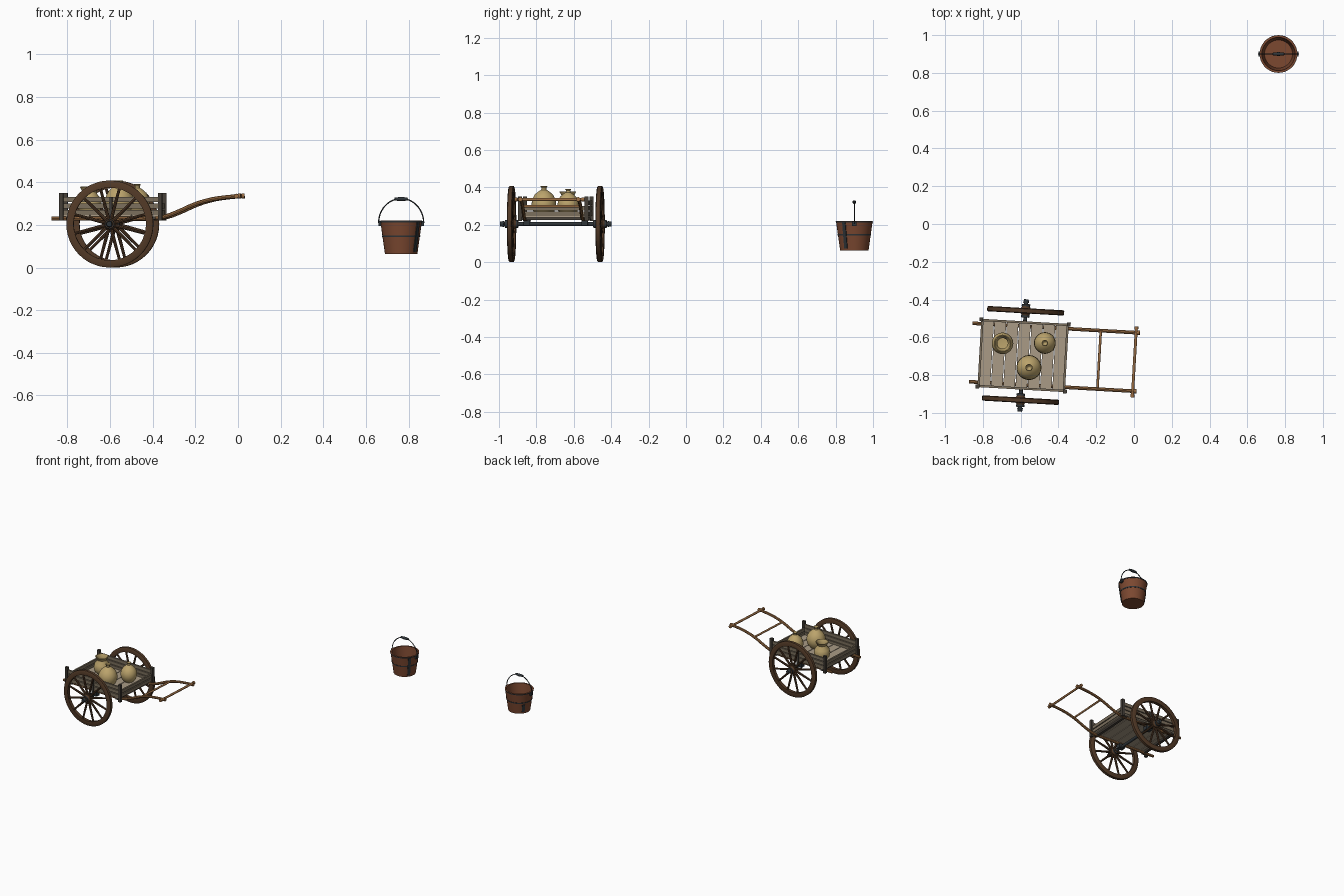
import bpy, bmesh, math
from mathutils import Matrix, Vector

if "Cube" in bpy.data.objects:
    bpy.data.objects.remove(bpy.data.objects["Cube"])


def material(name, rgb):
    m = bpy.data.materials.new(name)
    m.use_nodes = True
    m.diffuse_color = (*rgb, 1)
    bsdf = next(n for n in m.node_tree.nodes if n.type == 'BSDF_PRINCIPLED')
    bsdf.inputs["Base Color"].default_value = (*rgb, 1)
    bsdf.inputs["Roughness"].default_value = 0.8
    return m


FLOOR = material("pale weathered wood", (0.40, 0.33, 0.24))
SLAT = material("grey weathered wood", (0.20, 0.16, 0.11))
POST = material("dark grey wood", (0.06, 0.05, 0.04))
WHEEL = material("dark brown wood", (0.085, 0.042, 0.02))
SHAFT = material("golden wood", (0.32, 0.15, 0.055))
IRON = material("dark iron", (0.028, 0.035, 0.04))
CLAY = material("tan clay", (0.50, 0.37, 0.15))
PAIL = material("red brown wood", (0.20, 0.065, 0.03))

WORLD = Matrix.Identity(4)
CART = Matrix.Translation((-0.587, -0.696, 0)) @ Matrix.Rotation(math.radians(-3.3), 4, 'Z')
UP_TO_Y = Matrix.Rotation(math.radians(-90), 4, 'X')


def finish(name, bm, mat, place):
    """Turn a bmesh into a placed object with sharp edges kept."""
    bmesh.ops.recalc_face_normals(bm, faces=bm.faces)
    for f in bm.faces:
        f.smooth = True
    for e in bm.edges:
        e.smooth = len(e.link_faces) == 2 and e.calc_face_angle(0) < math.radians(38)
    me = bpy.data.meshes.new(name)
    bm.to_mesh(me)
    bm.free()
    me.materials.append(mat)
    ob = bpy.data.objects.new(name, me)
    ob.matrix_world = place
    bpy.context.scene.collection.objects.link(ob)
    return ob


def box(name, size, loc, mat, place=CART):
    bm = bmesh.new()
    bmesh.ops.create_cube(bm, size=1, matrix=Matrix.Translation(loc) @ Matrix.Diagonal((*size, 1)))
    return finish(name, bm, mat, place)


def lathe(name, profile, mat, place, steps=32, closed=False):
    """Spin an (r, z) profile round the z axis."""
    bm = bmesh.new()
    vs = [bm.verts.new((r, 0, z)) for r, z in profile]
    pairs = list(zip(vs, vs[1:])) + ([(vs[-1], vs[0])] if closed else [])
    es = [bm.edges.new(p) for p in pairs]
    bmesh.ops.spin(bm, geom=vs + es, cent=(0, 0, 0), axis=(0, 0, 1),
                   angle=math.tau, steps=steps, use_merge=True)
    bmesh.ops.remove_doubles(bm, verts=bm.verts, dist=1e-5)
    return finish(name, bm, mat, place)


def rod(name, a, b, r1, r2, mat, place=CART, sides=10):
    a, b = Vector(a), Vector(b)
    turn = (b - a).to_track_quat('Z', 'Y').to_matrix().to_4x4()
    bm = bmesh.new()
    bmesh.ops.create_cone(bm, cap_ends=True, segments=sides, radius1=r1, radius2=r2,
                          depth=(b - a).length, matrix=Matrix.Translation((a + b) / 2) @ turn)
    return finish(name, bm, mat, place)


def tube(name, points, radius, mat, place):
    """Sweep a round section along a smooth path."""
    cu = bpy.data.curves.new(name + "_path", 'CURVE')
    cu.dimensions = '3D'
    cu.bevel_depth, cu.bevel_resolution, cu.resolution_u = radius, 2, 4
    cu.use_fill_caps = True
    sp = cu.splines.new('BEZIER')
    sp.bezier_points.add(len(points) - 1)
    for bp, p in zip(sp.bezier_points, points):
        bp.co = p
        bp.handle_left_type = bp.handle_right_type = 'AUTO'
    tmp = bpy.data.objects.new(name + "_path", cu)
    bm = bmesh.new()
    me = tmp.to_mesh()
    bm.from_mesh(me)
    tmp.to_mesh_clear()
    bpy.data.objects.remove(tmp)
    return finish(name, bm, mat, place)


# Cart bed: cross planks, corner posts, slatted sides and ends
for i in range(7):
    box("floor_plank", (0.061, 0.35, 0.012), ((i - 3) * 0.065, 0, 0.245), FLOOR)
for sx in (-1, 1):
    for sy in (-1, 1):
        box("corner_post", (0.02, 0.02, 0.13), (sx * 0.232, sy * 0.178, 0.285), POST)
for s in (-1, 1):
    for z in (0.258, 0.288, 0.318):
        box("side_slat", (0.465, 0.012, 0.024), (0, s * 0.175, z), SLAT)
    for z in (0.258, 0.288):
        box("end_slat", (0.012, 0.345, 0.024), (s * 0.226, 0, z), SLAT)
    box("side_batten", (0.016, 0.008, 0.1), (0, s * 0.184, 0.28), POST)
    box("floor_joist", (0.02, 0.35, 0.014), (s * 0.2, 0, 0.233), POST)

# Pulling shafts with crossbars
SHAFT_PATH = [(-0.278, 0.23), (0.0, 0.23), (0.2, 0.231), (0.25, 0.238), (0.315, 0.262),
              (0.387, 0.294), (0.457, 0.316), (0.527, 0.328), (0.605, 0.335)]
for s in (-1, 1):
    tube("shaft", [(x, s * 0.155, z) for x, z in SHAFT_PATH], 0.0095, SHAFT, CART)
    rod("grip_end", (0.59, s * 0.172, 0.335), (0.59, s * 0.188, 0.335), 0.011, 0.011, SHAFT)
    rod("shaft_tip", (0.597, s * 0.155, 0.335), (0.61, s * 0.155, 0.336), 0.012, 0.012, SHAFT)
rod("grip_bar", (0.59, -0.185, 0.335), (0.59, 0.185, 0.335), 0.008, 0.008, SHAFT)
rod("shaft_crossbar", (0.403, -0.155, 0.299), (0.403, 0.155, 0.299), 0.007, 0.007, SHAFT)

# Axle with brackets
AXLE_Z = 0.204
rod("axle", (0, -0.285, AXLE_Z), (0, 0.285, AXLE_Z), 0.0105, 0.0105, IRON, sides=14)
for s in (-1, 1):
    box("axle_bracket", (0.045, 0.034, 0.03), (0, s * 0.155, 0.21), IRON)
    rod("axle_cap", (0, s * 0.278, AXLE_Z), (0, s * 0.298, AXLE_Z), 0.016, 0.012, IRON, sides=14)

# Wheels: rim, spokes, hub and hub bands
RIM = [(0.17, -0.012), (0.198, -0.014), (0.204, -0.010),
       (0.204, 0.010), (0.198, 0.014), (0.17, 0.012)]
HUB = [(0, -0.036), (0.019, -0.036), (0.021, -0.02), (0.028, -0.012),
       (0.028, 0.012), (0.021, 0.02), (0.019, 0.036), (0, 0.036)]
BAND = [(0.017, -0.005), (0.0225, -0.005), (0.0225, 0.005), (0.017, 0.005)]
SPOKES = 12
for s in (-1, 1):
    at = CART @ Matrix.Translation((0, s * 0.237, AXLE_Z)) @ UP_TO_Y
    lathe("wheel_rim", RIM, WHEEL, at, 48, True)
    lathe("wheel_hub", HUB, WHEEL, at, 20)
    for t in (-1, 1):
        lathe("hub_band", BAND, IRON, at @ Matrix.Translation((0, 0, t * 0.029)), 20, True)
    for i in range(SPOKES):
        a = math.tau * (i + 0.5) / SPOKES
        d = Vector((math.cos(a), math.sin(a), 0))
        rod("wheel_spoke", d * 0.02, d * 0.174, 0.0085, 0.0065, WHEEL, at, 8)

# Clay pots: one wide-mouthed jar and two narrow-necked ones
JAR = [(0, 0), (0.032, 0), (0.05, 0.02), (0.057, 0.048), (0.05, 0.076), (0.036, 0.094),
       (0.033, 0.105), (0.042, 0.122), (0.046, 0.128), (0.041, 0.129),
       (0.028, 0.105), (0.03, 0.09), (0.035, 0.06), (0, 0.055)]
GOURD = [(0, 0), (0.035, 0), (0.056, 0.022), (0.066, 0.055), (0.063, 0.085), (0.048, 0.112),
         (0.026, 0.13), (0.014, 0.137), (0.013, 0.147), (0.019, 0.155), (0.016, 0.158),
         (0.008, 0.15), (0, 0.135)]
for name, prof, x, y, k, h in (("open_jar", JAR, -0.696, -0.632, 1, 1),
                               ("large_pot", GOURD, -0.556, -0.76, 1, 1),
                               ("small_pot", GOURD, -0.472, -0.63, 0.87, 0.9)):
    lathe(name, [(r * k, z * h) for r, z in prof], CLAY, Matrix.Translation((x, y, 0.25)))

# Bucket: hollow tapered body, iron hoops and straps
BUCKET = Matrix.Translation((0.765, 0.9, 0.063))
H, R0, R1 = 0.157, 0.076, 0.098


def wall(z):
    return R0 + (R1 - R0) * z / H


lathe("bucket_body", [(0, 0), (R0, 0), (R1, H), (R1 - 0.01, H), (R0 - 0.002, 0.02), (0, 0.02)],
      PAIL, BUCKET, 36)
for z, t in ((0.084, 0.004), (0.152, 0.003)):
    lathe("bucket_hoop", [(wall(z - t) - 0.002, z - t), (wall(z - t) + 0.002, z - t),
                          (wall(z + t) + 0.002, z + t), (wall(z + t) - 0.002, z + t)],
          IRON, BUCKET, 36, True)
tilt = math.atan2(R1 - R0, H)
for angle, low, high in ((-35, 0.01, 0.15), (145, 0.012, 0.07)):
    mid = (low + high) / 2
    place = (BUCKET @ Matrix.Rotation(math.radians(angle), 4, 'Z')
             @ Matrix.Translation((wall(mid), 0, mid)) @ Matrix.Rotation(tilt, 4, 'Y'))
    box("bucket_strap", (0.006, 0.02, high - low), (0, 0, 0), IRON, place)

# Bucket handle: ears, bail and grip
for s in (-1, 1):
    box("handle_ear", (0.012, 0.024, 0.024), (s * 0.1, 0, 0.143), IRON, BUCKET)
arc = [math.pi * i / 12 for i in range(13)]
tube("bucket_bail", [(0.106 * math.cos(a), 0, 0.145 + 0.115 * math.sin(a)) for a in arc],
     0.003, IRON, BUCKET)
lathe("bucket_grip", [(0, -0.032), (0.007, -0.03), (0.01, 0), (0.007, 0.03), (0, 0.032)], IRON,
      BUCKET @ Matrix.Translation((0, 0, 0.258)) @ Matrix.Rotation(math.pi / 2, 4, 'Y'), 12)
